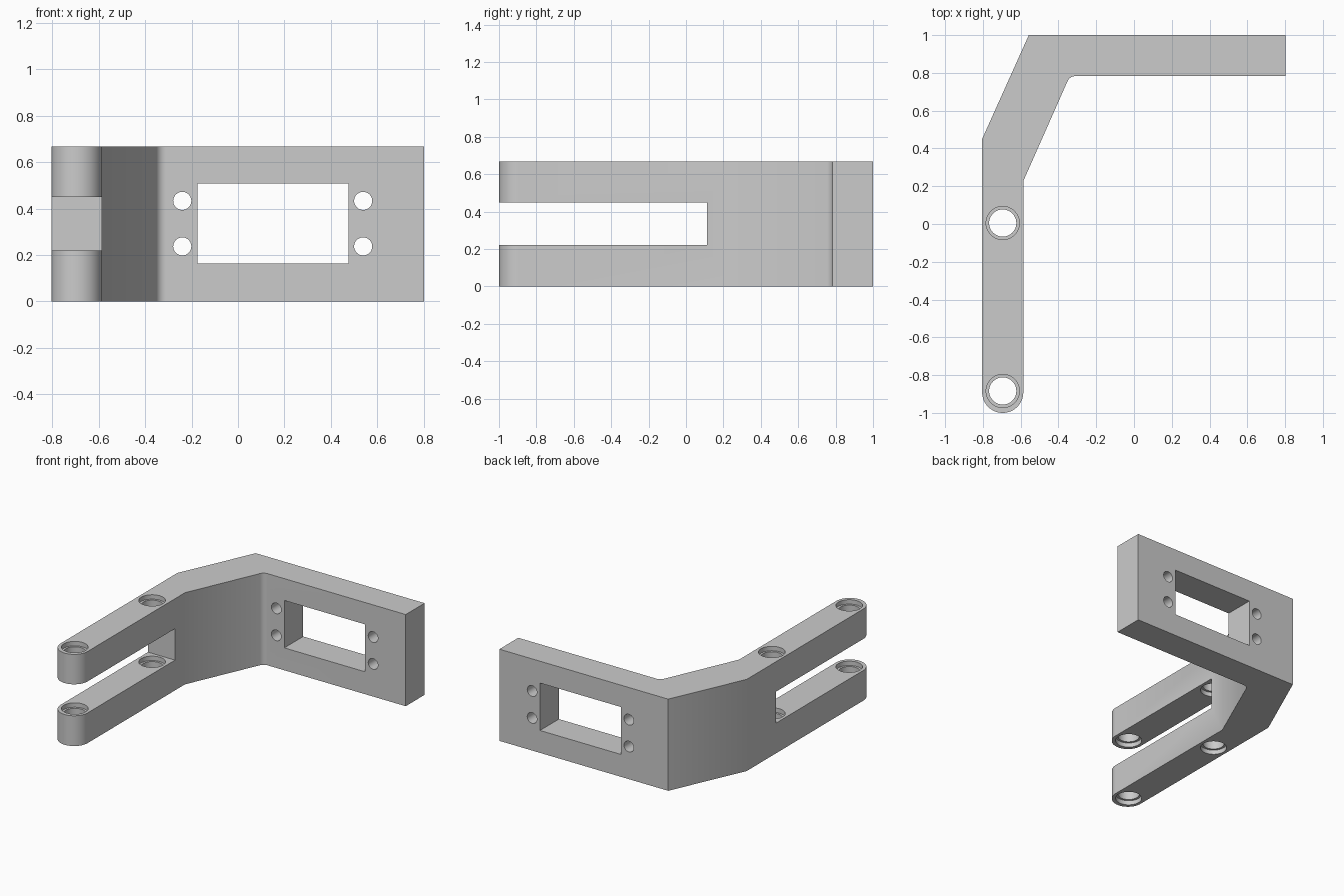
import bpy, bmesh, math

if "Cube" in bpy.data.objects:
    bpy.data.objects.remove(bpy.data.objects["Cube"])

H = 0.667                      # bracket height
ARM_X, TIP_Y, R = -0.695, -0.891, 0.109

grey = bpy.data.materials.new("plain grey")
grey.diffuse_color = (0.6, 0.6, 0.6, 1)
grey.use_nodes = True
grey.node_tree.nodes["Principled BSDF"].inputs["Base Color"].default_value = grey.diffuse_color


def prism(name, pts, z0, z1, along_y=False):
    """Extrude a closed counter-clockwise outline; along_y reads it as x-z."""
    n = len(pts)
    verts = [(x, y, z) for z in (z0, z1) for x, y in pts]
    if along_y:
        verts = [(x, -z, y) for x, y, z in verts]
    faces = [list(range(n))[::-1], list(range(n, 2 * n))]
    faces += [[i, (i + 1) % n, n + (i + 1) % n, n + i] for i in range(n)]
    mesh = bpy.data.meshes.new(name)
    mesh.from_pydata(verts, [], faces)
    mesh.materials.append(grey)
    mesh.update()
    ob = bpy.data.objects.new(name, mesh)
    bpy.context.scene.collection.objects.link(ob)
    return ob


def arc(x, y, r, a0, a1, n):
    """Points on an arc, both ends included."""
    return [(x + r * math.cos(a0 + (a1 - a0) * i / n),
             y + r * math.sin(a0 + (a1 - a0) * i / n)) for i in range(n + 1)]


def circle(x, y, r, n=48):
    return arc(x, y, r, 0, 2 * math.pi, n)[:-1]


def rect(x0, x1, y0, y1):
    return [(x0, y0), (x1, y0), (x1, y1), (x0, y1)]


def cut(target, cutter):
    """Subtract the cutter; use the next solver if one gives no faces."""
    cutter.hide_render = True
    for solver in ('EXACT', 'MANIFOLD', 'FLOAT'):
        mod = target.modifiers.new("cut", 'BOOLEAN')
        mod.operation, mod.solver, mod.object = 'DIFFERENCE', solver, cutter
        bpy.context.view_layer.update()
        deps = bpy.context.evaluated_depsgraph_get()
        result = bpy.data.meshes.new_from_object(target.evaluated_get(deps))
        target.modifiers.remove(mod)
        if len(result.polygons) > 0:
            target.data = result
            break


# Bracket body: straight arm with a round tip, slanted bend, mounting plate
tip = arc(ARM_X, TIP_Y, R, math.pi, 2 * math.pi, 32)
knee, corner, r = (-0.586, 0.227), (-0.34, 0.783), 0.045
slope = math.atan2(corner[1] - knee[1], corner[0] - knee[0])
back = r * math.tan(slope / 2)             # fillet setback along each side
inner = arc(corner[0] + back, corner[1] - r, r, slope + math.pi / 2, math.pi / 2, 8)
outline = tip + [knee] + inner + [
    (0.802, 0.783), (0.802, 1.0), (-0.557, 1.0), (-0.804, 0.45)]
body = prism("bracket", outline, 0, H)

# Slot that splits the arm into a fork
S0, S1 = 0.22, 0.449
cut(body, prism("slot_cutter", rect(-1, -0.4, -1.2, 0.113), S0, S1))

# Pivot holes, with a shallow wider seat on both faces of each fork arm
SEAT = 0.032
for y in (0.005, TIP_Y + 0.007):
    cut(body, prism("pivot_cutter", circle(ARM_X, y, 0.072), -0.1, H + 0.1))
    for z0, z1 in ((-0.1, SEAT), (S0 - SEAT, S1 + SEAT), (H - SEAT, H + 0.1)):
        cut(body, prism("seat_cutter", circle(ARM_X, y, 0.088), z0, z1))

# Window and four screw holes in the mounting plate
cut(body, prism("window_cutter", rect(-0.175, 0.475, 0.163, 0.508), -1.2, -0.7, True))
for x in (-0.24, 0.539):
    for z in (0.237, 0.433):
        cut(body, prism("screw_cutter", circle(x, z, 0.039, 32), -1.2, -0.7, True))

# Smooth the round surfaces, keep the edges sharp
bm = bmesh.new()
bm.from_mesh(body.data)
for f in bm.faces:
    f.smooth = True
for e in bm.edges:
    e.smooth = e.calc_face_angle(math.pi) < math.radians(25)
bm.to_mesh(body.data)
bm.free()
body.data.update()
